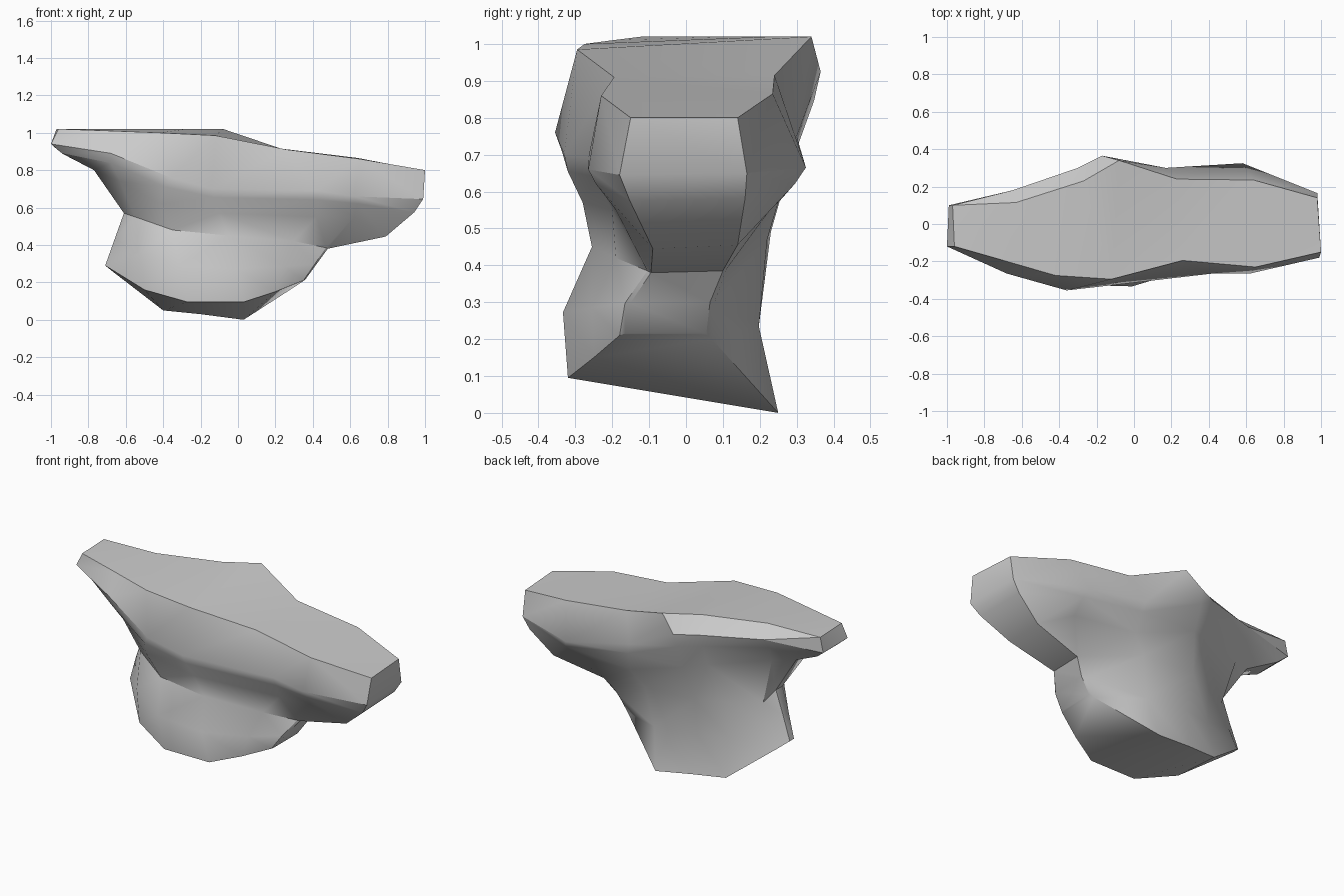
import bpy
import bmesh
import math
from mathutils import Vector

if "Cube" in bpy.data.objects:
    bpy.data.objects.remove(bpy.data.objects["Cube"], do_unlink=True)


def make_material(name, color):
    material = bpy.data.materials.new(name)
    material.use_nodes = True
    material.diffuse_color = color
    material.node_tree.nodes["Principled BSDF"].inputs["Base Color"].default_value = color
    return material


def contour(front, back):
    """Closed outline: front points run -x to +x, back points too."""
    return [Vector(p) for p in front] + [Vector(p) for p in reversed(back)]


def blend(lower, upper, factor, widen=1.0, lean=0.0):
    """Outline between two others, slightly widened or leaning to the front."""
    points = [a.lerp(b, factor) for a, b in zip(lower, upper)]
    return [Vector((p.x * widen, p.y * widen - lean * abs(p.y), p.z)) for p in points]


def close_end(bm, ring):
    """Span an outline with a strip joining front points to back points."""
    last = len(ring) - 1
    for i in range(len(ring) // 2 - 1):
        bm.faces.new((ring[i], ring[i + 1], ring[last - i - 1], ring[last - i]))


def loft(name, contours, material):
    bm = bmesh.new()
    rings = [[bm.verts.new(p) for p in points] for points in contours]
    for lower, upper in zip(rings, rings[1:]):
        for i in range(len(lower)):
            j = (i + 1) % len(lower)
            bm.faces.new((lower[i], lower[j], upper[j], upper[i]))
    close_end(bm, rings[0])
    close_end(bm, rings[-1])
    bmesh.ops.triangulate(bm, faces=bm.faces[:], quad_method="SHORT_EDGE")
    bmesh.ops.recalc_face_normals(bm, faces=bm.faces[:])
    mesh = bpy.data.meshes.new(name)
    bm.to_mesh(mesh)
    bm.free()
    mesh.materials.append(material)
    obj = bpy.data.objects.new(name, mesh)
    bpy.context.collection.objects.link(obj)
    bpy.context.view_layer.objects.active = obj
    obj.select_set(True)
    bpy.ops.object.shade_smooth_by_angle(angle=math.radians(35))
    return obj


# Tilted foot of the rock
base = contour(
    front=[(-.71, -.02, .29), (-.5, -.23, .16), (-.27, -.32, .095), (.03, -.32, .095),
           (.2, -.25, .15), (.35, -.18, .21), (.36, -.165, .215)],
    back=[(-.71, .02, .29), (-.66, .07, .25), (-.4, .19, .05), (-.2, .22, .03),
          (.03, .25, 0), (.34, .07, .2), (.36, .055, .215)])

# Pinched waist
neck = contour(
    front=[(-.61, -.05, .57), (-.55, -.15, .55), (-.35, -.24, .48), (-.05, -.255, .45),
           (.3, -.19, .42), (.47, -.105, .385), (.48, -.095, .38)],
    back=[(-.61, .01, .57), (-.56, .06, .5), (-.38, .17, .5), (-.22, .23, .49),
          (.12, .22, .47), (.46, .11, .39), (.48, .1, .385)])

# Underside of the overhanging cap
underside = contour(
    front=[(-.77, -.05, .8), (-.63, -.2, .74), (-.42, -.28, .62), (-.1, -.28, .57),
           (.42, -.2, .55), (.62, -.19, .55), (.79, -.09, .445)],
    back=[(-.76, .03, .8), (-.64, .09, .79), (-.3, .22, .72), (-.18, .29, .7),
          (.2, .25, .57), (.6, .22, .54), (.79, .14, .455)])

# Widest edge of the cap
rim = contour(
    front=[(-1, -.12, .94), (-.68, -.265, .89), (-.36, -.355, .76), (-.14, -.33, .7),
           (.42, -.265, .69), (.62, -.265, .66), (.99, -.18, .645)],
    back=[(-.99, .1, .93), (-.65, .18, .95), (-.3, .3, .93), (-.17, .365, .925),
          (.17, .3, .75), (.58, .325, .665), (.98, .165, .65)])

# Nearly flat top that slopes down towards one end
top = contour(
    front=[(-.96, -.12, 1.02), (-.68, -.2, 1.01), (-.42, -.275, 1), (-.12, -.295, .985),
           (.26, -.195, .91), (.65, -.23, .86), (1, -.15, .8)],
    back=[(-.97, .1, 1.02), (-.63, .115, 1.02), (-.27, .23, 1.02), (-.08, .34, 1.02),
          (.23, .24, .915), (.64, .235, .865), (.98, .14, .8)])

# Belly leans to the front; the cap bulges a little below its rim
belly = blend(base, neck, .5, lean=.16)
bulge = blend(underside, rim, .65, widen=1.025)

stone = make_material("stone grey", (.6, .6, .6, 1))
loft("overhanging_rock", [base, belly, neck, underside, bulge, rim, top], stone)
